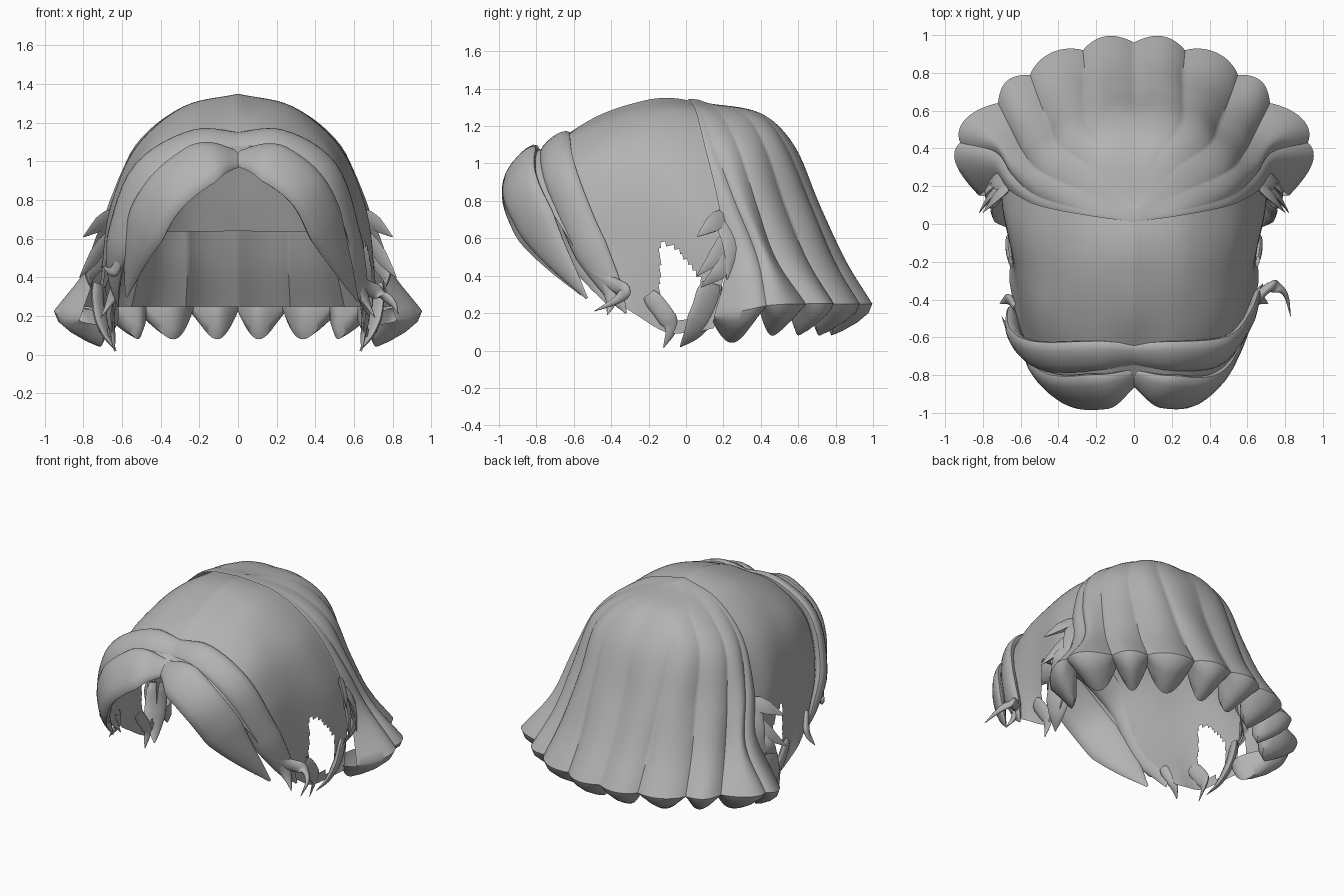
import bpy, bmesh, math
from mathutils import Vector as V

if "Cube" in bpy.data.objects:
    bpy.data.objects.remove(bpy.data.objects["Cube"])

mat = bpy.data.materials.new("hair_grey")
mat.diffuse_color = (0.45, 0.45, 0.45, 1)
mat.use_nodes = True
mat.node_tree.nodes["Principled BSDF"].inputs["Base Color"].default_value = mat.diffuse_color


def spline(pts, t):
    """Catmull-Rom through pts, t in 0..1."""
    n = len(pts) - 1
    f = min(max(t, 0), 1) * n
    i = min(int(f), n - 1)
    f -= i
    b, c = pts[i], pts[i + 1]
    a = pts[i - 1] if i > 0 else b * 2 - c
    d = pts[i + 2] if i + 2 <= n else c * 2 - b
    return (b * 2 + (c - a) * f + (a * 2 - b * 5 + c * 4 - d) * f ** 2
            + (b * 3 - a - c * 3 + d) * f ** 3) * 0.5


def make(name, rows, both=False, drop=None, loop=False, angle=50):
    """Skin a grid of points; optionally mirror it across x."""
    bm = bmesh.new()
    for s in ((1, -1) if both else (1,)):
        g = [[bm.verts.new((p.x * s, p.y, p.z)) for p in r] for r in rows]
        m = len(rows[0])
        for i in range(len(g) - 1):
            for j in range(m if loop else m - 1):
                k = (j + 1) % m
                q = [g[i][j], g[i + 1][j], g[i + 1][k], g[i][k]]
                c = sum((v.co for v in q), V()) / 4
                if not (drop and drop(c)):
                    bm.faces.new(q if s > 0 else q[::-1])
    bmesh.ops.remove_doubles(bm, verts=bm.verts, dist=0.0008)
    bmesh.ops.recalc_face_normals(bm, faces=bm.faces)
    me = bpy.data.meshes.new(name)
    bm.to_mesh(me)
    bm.free()
    me.materials.append(mat)
    ob = bpy.data.objects.new(name, me)
    bpy.context.collection.objects.link(ob)
    bpy.ops.object.select_all(action='DESELECT')
    ob.select_set(True)
    bpy.context.view_layer.objects.active = ob
    bpy.ops.object.shade_smooth_by_angle(angle=math.radians(angle))
    return ob


def streams(data):
    return [[V(p) for p in s] for s in data]


def surface(lines, u, t):
    return spline([spline(s, t) for s in lines], u)


# Strand lines from the crown to the hem, back centre round to the side
back = streams([
    [(0, .10, 1.325), (0, .39, 1.27), (0, .58, 1.09), (0, .70, .77), (0, .83, .48), (0, .96, .25)],
    [(0, .10, 1.325), (.14, .38, 1.27), (.25, .53, 1.10), (.26, .67, .77), (.26, .79, .48), (.27, .92, .25)],
    [(0, .09, 1.33), (.23, .30, 1.27), (.40, .42, 1.09), (.45, .53, .77), (.50, .65, .48), (.55, .79, .25)],
    [(0, .07, 1.34), (.28, .18, 1.27), (.50, .28, 1.08), (.585, .38, .77), (.64, .48, .49), (.72, .64, .25)],
    [(0, .03, 1.345), (.28, .08, 1.285), (.515, .15, 1.09), (.645, .26, .80), (.73, .38, .50), (.92, .43, .24)],
    [(0, .01, 1.345), (.28, .05, 1.285), (.515, .10, 1.09), (.65, .17, .80), (.72, .22, .48), (.82, .15, .18)]])

NU, NT, LOCKS = 80, 30, 5
rows = []
for i in range(NU + 1):
    u = i / NU
    s = abs(math.sin(math.pi * u * LOCKS)) ** 0.9
    r = []
    for j in range(NT + 1):
        t = j / NT
        p = surface(back, u, t)
        out = V((p.x, p.y - 0.1, 0))
        out = out.normalized() if out.length > 1e-4 else V()
        r.append(p + out * 0.05 * s * t ** (1.2 if u < .8 else 3))
    # each lock curls under into a pointed tip
    hem = r[-1]
    for inn, dz in ((.02, .05), (.08, .10), (.16, .145), (.22, .17), (.25, .11), (.25, .0)):
        r.append(hem - out * inn * (.5 + .5 * s) - V((0, 0, dz * (.15 + .85 * s))))
    rows.append(r)
make("back_locks", rows, both=True)

# Inner scalp layer, ending above the neck
make("scalp_layer", [[surface(back, i / 32, j / 16 * .68) * .985 + V((0, -.015, 0))
                      for j in range(17)] for i in range(33)], both=True)

# Crown and sides, up to the forehead parting
side = streams([
    [(0, .10, 1.32), (.27, .15, 1.265), (.49, .23, 1.07), (.63, .27, .78), (.70, .22, .50), (.72, .15, .12)],
    [(0, -.08, 1.35), (.28, -.08, 1.285), (.515, -.05, 1.09), (.64, .00, .83), (.69, .05, .55), (.68, .05, .10)],
    [(0, -.25, 1.33), (.28, -.28, 1.26), (.49, -.30, 1.08), (.60, -.25, .84), (.64, -.20, .50), (.65, -.11, .10)],
    [(0, -.50, 1.24), (.26, -.52, 1.18), (.47, -.52, 1.03), (.575, -.46, .80), (.62, -.38, .50), (.66, -.28, .20)],
    [(0, -.82, 1.03), (.20, -.85, 1.03), (.43, -.80, .88), (.55, -.66, .65), (.62, -.50, .40), (.65, -.36, .25)]])


def ear_hole(c):
    return (.15 < c.z < .57 and -.15 < c.y < .08 - max(0, c.z - .38) * .8
            and c.y > -.14 + max(0, .26 - c.z))


make("crown_and_sides", [[surface(side, i / 80, j / 64) for j in range(65)]
                         for i in range(81)], both=True, drop=ear_hole)


def lock(name, pts, width, thick, both=False, tip=.06, root=.75, n=28, m=14,
         centre=(0, -.2, .5), blunt=1.9):
    """Flattened tapering strand lying on the head."""
    pts = [V(p) for p in pts]
    rings = []
    for i in range(n + 1):
        t = i / n
        p = spline(pts, t)
        tan = (spline(pts, t + .01) - spline(pts, t - .01)).normalized()
        nrm = p - V(centre)
        nrm = (nrm - tan * nrm.dot(tan)).normalized()
        w = tan.cross(nrm)
        k = min(root + 2.2 * t, 1) * max(tip, min(1, blunt * (1 - t)) ** .8)
        rings.append([p + w * math.cos(a) * width * k + nrm * math.sin(a) * thick * k
                      for a in (2 * math.pi * j / m for j in range(m))])
    return make(name, rings, both, loop=True)


# Front fringe, swept from the parting down to each cheek
lock("fringe_right", [(.0, -.81, 1.02), (.16, -.88, 1.00), (.36, -.88, .85), (.49, -.74, .58), (.62, -.53, .28)],
     .135, .045, root=.4, blunt=3)
lock("fringe_left", [(.0, -.81, 1.02), (-.16, -.88, 1.00), (-.38, -.88, .83), (-.51, -.76, .58), (-.58, -.56, .30)],
     .145, .045, root=.4, blunt=3)
# Second pair of strands behind the fringe, with curled tips
lock("temple_lock_right", [(-.02, -.69, 1.10), (.24, -.70, 1.09), (.47, -.67, .93), (.58, -.54, .60),
                           (.64, -.40, .34), (.68, -.32, .20)], .10, .04, root=.7, blunt=2.8)
lock("temple_lock_left", [(.02, -.69, 1.10), (-.24, -.70, 1.09), (-.49, -.70, .93), (-.61, -.63, .62),
                          (-.64, -.50, .40), (-.62, -.42, .25)], .10, .04, root=.7, blunt=2.8)
lock("curl_right", [(.60, -.52, .45), (.65, -.40, .36), (.73, -.33, .32), (.80, -.37, .27), (.83, -.49, .21)],
     .04, .025)
lock("curl_left", [(-.60, -.64, .55), (-.63, -.60, .45), (-.66, -.57, .43), (-.70, -.49, .46)], .03, .02)
lock("cheek_wisp", [(.62, -.45, .40), (.66, -.40, .28), (.71, -.42, .19)], .035, .02, both=True)

# Sideburn strands meeting under the ear opening
lock("sideburn_front", [(.65, -.20, .30), (.66, -.12, .20), (.65, -.08, .12), (.64, -.12, .015)],
     .05, .02, both=True)
lock("sideburn_back", [(.72, .14, .36), (.71, .10, .22), (.68, .04, .10), (.63, -.03, .02)],
     .08, .025, both=True)
# Loose spiky tufts behind the ear
for k, pts in enumerate([
        [(.66, .20, .72), (.73, .14, .67), (.80, .06, .61)],
        [(.68, .22, .60), (.75, .16, .50), (.82, .06, .40)],
        [(.70, .24, .50), (.77, .18, .42), (.76, .08, .34)],
        [(.68, .20, .68), (.73, .24, .55), (.77, .22, .38)]]):
    lock("ear_tuft_%d" % (k + 1), pts, .05, .02, both=True, n=6, m=5)
